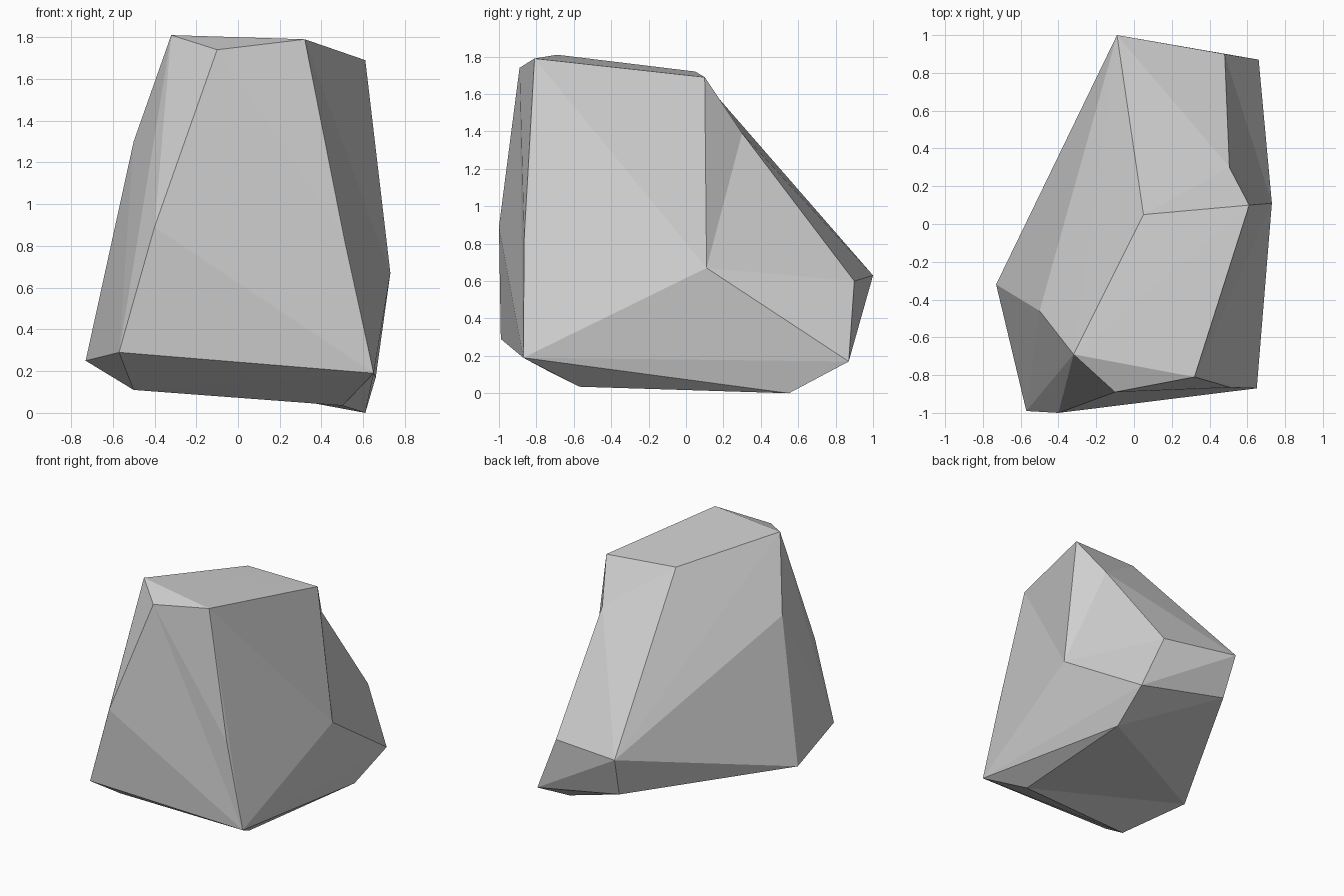
import bpy
import bmesh
from mathutils import Vector

cube = bpy.data.objects.get("Cube")
if cube:
    bpy.data.objects.remove(cube, do_unlink=True)

# One plain stone colour
stone = bpy.data.materials.new("stone_grey")
stone.use_nodes = True
colour = (0.63, 0.63, 0.63, 1)
stone.diffuse_color = colour
stone.node_tree.nodes["Principled BSDF"].inputs["Base Color"].default_value = colour

# Corners of the boulder, grouped by part
crown = {
    "crown_peak": (-.32, -.69, 1.81),
    "crown_front": (-.10, -.89, 1.74),
    "crown_front_left": (.32, -.81, 1.79),
    "crown_back_left": (.61, .10, 1.69),
    "crown_back": (.05, .05, 1.72),
}
waist = {
    "shoulder_right": (-.50, -.46, 1.30),
    "front_right_bulge": (-.40, -1, .89),
    "front_left_bulge": (.51, -.865, .83),
    "left_bulge": (.73, .11, .67),
    "back_tip": (-.09, 1, .63),
    "back_left_ledge": (.48, .90, .60),
}
base = {
    "foot_front_right": (-.57, -.99, .29),
    "foot_right": (-.73, -.32, .25),
    "foot_front_left": (.65, -.87, .19),
    "foot_back_left": (.66, .87, .17),
    "foot_back": (-.06, .90, .32),
    "under_right": (-.50, -.72, .11),
    "under_left": (.50, -.57, .035),
    "under_back": (.61, .55, 0),
}

# Wrap the corners in a faceted shell
bm = bmesh.new()
corner = {name: bm.verts.new(co) for part in (crown, waist, base)
          for name, co in part.items()}
hull = bmesh.ops.convex_hull(bm, input=list(bm.verts))
loose = {g for g in hull["geom_interior"] + hull["geom_unused"]
         if isinstance(g, bmesh.types.BMVert)}
bmesh.ops.delete(bm, geom=list(loose), context="VERTS")
bmesh.ops.recalc_face_normals(bm, faces=list(bm.faces))


def turn_ridge(first, second):
    """Turn a ridge onto the other diagonal of its two facets."""
    edge = bm.edges.get((corner[first], corner[second]))
    if edge:
        bmesh.utils.edge_rotate(edge, True)


# Hollows on the left side, then facet diagonals on the other sides
turn_ridge("foot_front_left", "crown_back_left")
turn_ridge("front_left_bulge", "crown_back_left")
turn_ridge("crown_back_left", "foot_back_left")
turn_ridge("front_right_bulge", "front_left_bulge")
turn_ridge("crown_back", "shoulder_right")
turn_ridge("under_back", "under_right")

# Chip the back left ridge inward
start, end = corner["crown_back_left"], corner["back_left_ledge"]
ridge = bm.edges.get((start, end))
sides = list(ridge.link_faces)
tips = [next(v for v in f.verts if v not in (start, end)) for f in sides]
chip = bmesh.utils.edge_split(ridge, start, 0.3)[1]
chip.co = Vector((.505, .30, 1.39))
for face, tip in zip(sides, tips):
    bmesh.utils.face_split(face, chip, tip)
turn_ridge("crown_back_left", "back_tip")

bmesh.ops.recalc_face_normals(bm, faces=list(bm.faces))
mesh = bpy.data.meshes.new("boulder")
bm.to_mesh(mesh)
bm.free()
mesh.materials.append(stone)
boulder = bpy.data.objects.new("boulder", mesh)
bpy.context.collection.objects.link(boulder)
